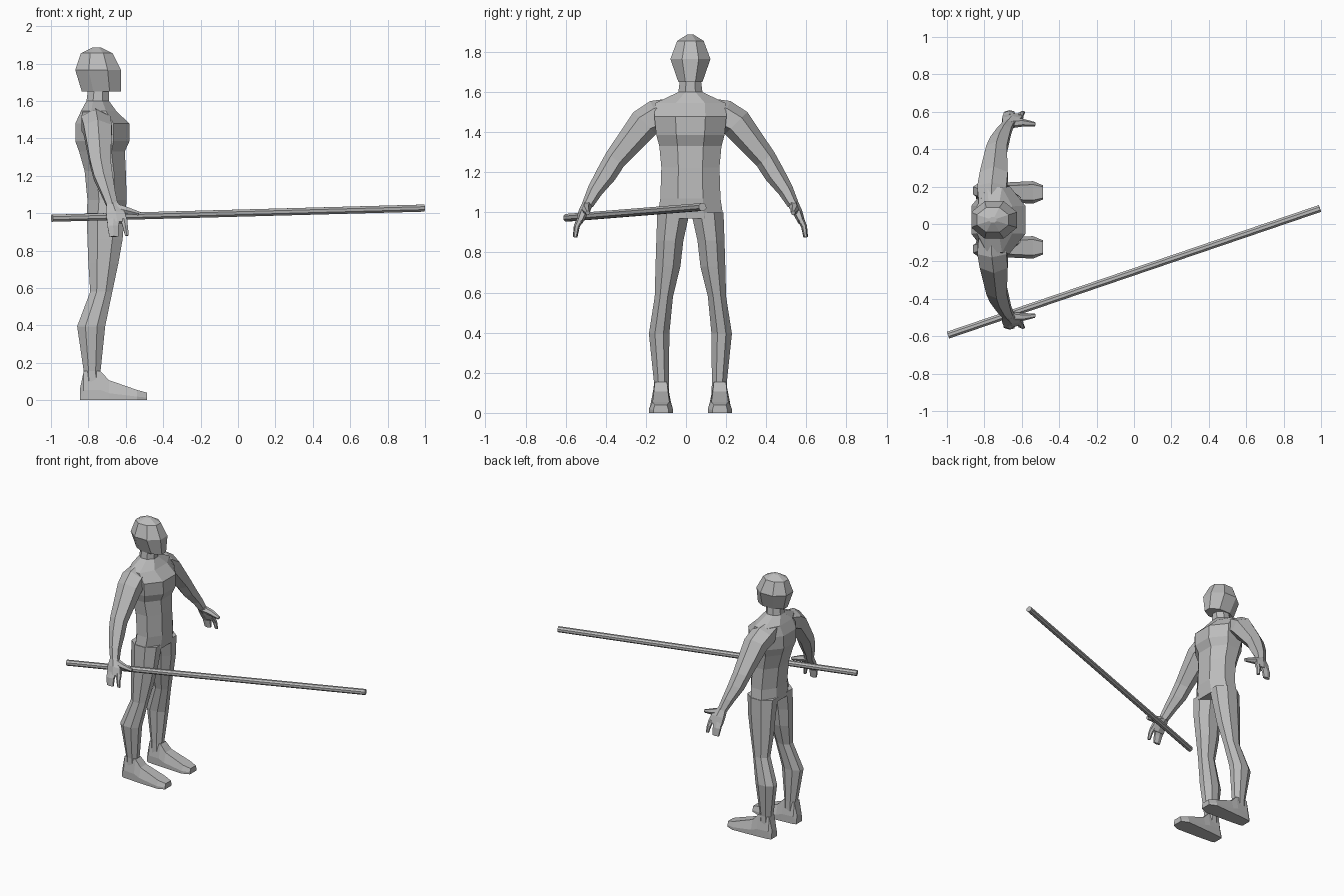
import bpy, bmesh, math
from mathutils import Vector

CENTRE_Y = 0.022
grey = bpy.data.materials.new("plain grey")
grey.diffuse_color = (0.5, 0.5, 0.5, 1)


def ring(c, u, v, n=8):
    """n-gon around c whose flats reach the half-axes u and v."""
    k = 1 / math.cos(math.pi / n)
    return [Vector(c) + k * (math.cos(a) * Vector(u) + math.sin(a) * Vector(v))
            for a in (2 * math.pi * (i + 0.5) / n for i in range(n))]


def level(z, back, front, y0, y1, n=8):
    """Horizontal ring from its extents."""
    return ring(((back + front) / 2, (y0 + y1) / 2, z),
                ((front - back) / 2, 0, 0), (0, (y1 - y0) / 2, 0), n)


def loft(name, strands, mirror=False):
    """Skin each list of rings into a closed tube, all in one object."""
    bm = bmesh.new()
    for rings in strands:
        loops = [[bm.verts.new(p) for p in r] for r in rings]
        n = len(loops[0])
        for a, b in zip(loops, loops[1:]):
            for i in range(n):
                j = (i + 1) % n
                bm.faces.new((a[i], a[j], b[j], b[i]))
        bm.faces.new(loops[0])
        bm.faces.new(loops[-1])
    bmesh.ops.recalc_face_normals(bm, faces=bm.faces)
    me = bpy.data.meshes.new(name)
    bm.to_mesh(me)
    bm.free()
    me.materials.append(grey)
    ob = bpy.data.objects.new(name, me)
    bpy.context.collection.objects.link(ob)
    ob.location.y = CENTRE_Y
    if mirror:
        ob.modifiers.new("mirror", 'MIRROR').use_axis = (False, True, False)
    return ob


def limb(path, n=6):
    """Rings along a path of (x, y, z, half width in x, half thickness)."""
    pts = [Vector(p[:3]) for p in path]
    out = []
    for i, p in enumerate(path):
        d = pts[min(i + 1, len(pts) - 1)] - pts[max(i - 1, 0)]
        d.x = 0
        d.normalize()
        out.append(ring(p[:3], (p[3], 0, 0), (0, -d.z * p[4], d.y * p[4]), n))
    return out


# head: z, back, front, half width
loft("head", [[level(z, b, f, -w, w) for z, b, f, w in (
    (1.65, -0.835, -0.625, 0.06), (1.765, -0.87, -0.625, 0.10),
    (1.855, -0.84, -0.67, 0.066), (1.887, -0.775, -0.735, 0.015))]])

# torso with neck
loft("torso", [[level(z, b, f, -w, w) for z, b, f, w in (
    (0.97, -0.81, -0.605, 0.165), (1.07, -0.805, -0.595, 0.15),
    (1.225, -0.82, -0.60, 0.145), (1.33, -0.85, -0.605, 0.155),
    (1.385, -0.87, -0.58, 0.17), (1.478, -0.87, -0.58, 0.18),
    (1.545, -0.84, -0.65, 0.175), (1.6, -0.81, -0.69, 0.06),
    (1.68, -0.80, -0.69, 0.05))]])

# legs: z, back, front, inner, outer
loft("legs", [[level(*s) for s in (
    (1.0, -0.81, -0.605, 0.004, 0.165), (0.86, -0.805, -0.617, 0.035, 0.17),
    (0.73, -0.80, -0.64, 0.05, 0.174), (0.58, -0.79, -0.672, 0.087, 0.178),
    (0.395, -0.86, -0.71, 0.105, 0.207), (0.155, -0.825, -0.735, 0.107, 0.182),
    (0.08, -0.825, -0.73, 0.105, 0.185))]], True)

# feet: x, top height, half width at the sole, half width on top
loft("feet", [[[Vector((x, 0.147 + y, z)) for y, z in
                ((-w, 0), (w, 0), (w, h * 0.35), (t, h), (-t, h), (-w, h * 0.35))]
               for x, h, w, t in (
    (-0.845, 0.06, 0.035, 0.025), (-0.825, 0.155, 0.043, 0.03),
    (-0.735, 0.155, 0.05, 0.03), (-0.69, 0.107, 0.053, 0.035),
    (-0.54, 0.055, 0.06, 0.042), (-0.487, 0.04, 0.038, 0.03))]], True)

# arms
loft("arms", [limb((
    (-0.765, 0.08, 1.515, 0.065, 0.05), (-0.76, 0.165, 1.48, 0.078, 0.072),
    (-0.75, 0.228, 1.445, 0.075, 0.068), (-0.735, 0.375, 1.265, 0.055, 0.048),
    (-0.72, 0.42, 1.19, 0.05, 0.045), (-0.695, 0.475, 1.11, 0.038, 0.034),
    (-0.672, 0.512, 1.04, 0.03, 0.025)))], True)

# hands: palm, grouped fingers, forefinger and thumb
loft("hands", [
    limb(((-0.672, 0.508, 1.05, 0.03, 0.024), (-0.655, 0.535, 1.0, 0.05, 0.021),
          (-0.645, 0.555, 0.95, 0.055, 0.015))),
    limb(((-0.665, 0.55, 0.965, 0.033, 0.015), (-0.668, 0.567, 0.93, 0.03, 0.013),
          (-0.664, 0.575, 0.875, 0.024, 0.01))),
    limb(((-0.61, 0.55, 0.965, 0.018, 0.014), (-0.603, 0.567, 0.93, 0.014, 0.012),
          (-0.594, 0.574, 0.88, 0.01, 0.008))),
    [ring(c, (0.3 * r, 0, r), (0, r, 0), 6) for c, r in (
        ((-0.66, 0.515, 1.03), 0.022), ((-0.60, 0.52, 1.015), 0.019),
        ((-0.53, 0.512, 0.998), 0.01))]], True)

# staff
start, end = Vector((-0.994, -0.594, 0.973)), Vector((0.994, 0.083, 1.027))
d = (end - start).normalized()
side = d.cross(Vector((0, 0, 1))).normalized()
up = side.cross(d)
staff = loft("staff", [[ring(p, side * 0.019, up * 0.019, 8) for p in (start, end)]])
staff.location.y = 0
